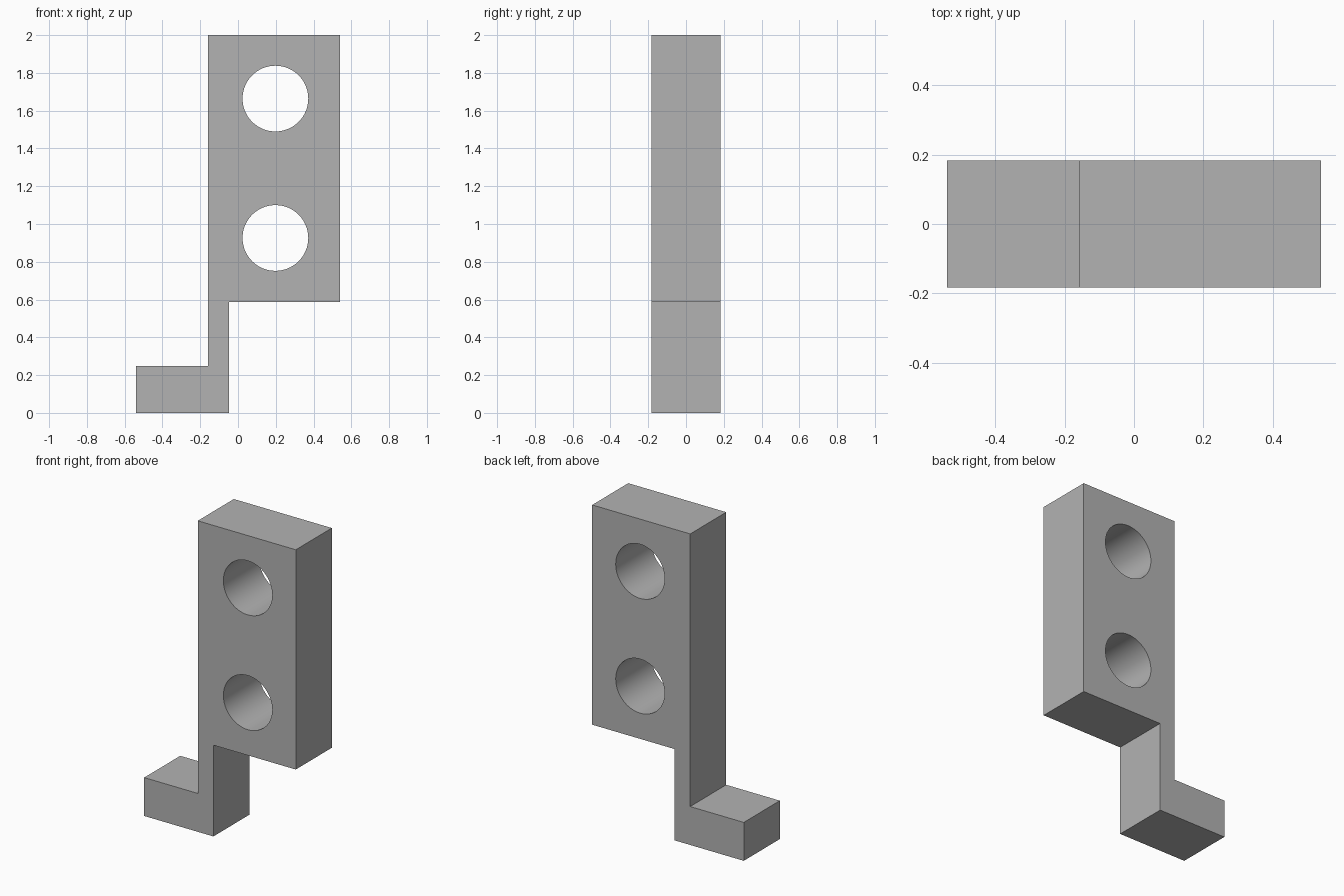
import bpy
import bmesh
import math

DEPTH = 0.366
HOLE_X, HOLE_RADIUS = 0.198, 0.174
HOLE_HEIGHTS = (0.926, 1.664)

default_cube = bpy.data.objects.get("Cube")
if default_cube:
    bpy.data.objects.remove(default_cube, do_unlink=True)

# Plain grey finish
grey = bpy.data.materials.new("plain_grey")
grey.use_nodes = True
colour = (0.45, 0.45, 0.45, 1.0)
grey.diffuse_color = colour
grey.node_tree.nodes["Principled BSDF"].inputs["Base Color"].default_value = colour

# Bracket body: stepped outline of foot, neck and plate, extruded front to back
outline = [(-0.539, 0), (-0.047, 0), (-0.047, 0.587), (0.539, 0.587),
           (0.539, 2), (-0.158, 2), (-0.158, 0.247), (-0.539, 0.247)]
bm = bmesh.new()
face = bm.faces.new([bm.verts.new((x, -DEPTH / 2, z)) for x, z in outline])
extruded = bmesh.ops.extrude_face_region(bm, geom=[face])["geom"]
bmesh.ops.translate(bm, vec=(0, DEPTH, 0),
                    verts=[v for v in extruded if isinstance(v, bmesh.types.BMVert)])
bmesh.ops.recalc_face_normals(bm, faces=bm.faces)
mesh = bpy.data.meshes.new("bracket")
bm.to_mesh(mesh)
bm.free()
bracket = bpy.data.objects.new("bracket", mesh)
bpy.context.collection.objects.link(bracket)
mesh.materials.append(grey)


def drill_hole(height):
    """Cut a round hole through the plate from front to back."""
    bpy.ops.mesh.primitive_cylinder_add(
        vertices=64, radius=HOLE_RADIUS, depth=DEPTH * 2,
        location=(HOLE_X, 0, height), rotation=(math.pi / 2, 0, 0))
    cutter = bpy.context.object
    cutter.name = "hole_cutter"
    cutter.hide_render = True
    cutter.data.materials.append(grey)
    cut = bracket.modifiers.new("hole", 'BOOLEAN')
    cut.operation = 'DIFFERENCE'
    cut.solver = 'EXACT'
    cut.object = cutter
    bpy.ops.object.select_all(action='DESELECT')
    bracket.select_set(True)
    bpy.context.view_layer.objects.active = bracket
    bpy.ops.object.modifier_apply(modifier=cut.name)
    bpy.data.objects.remove(cutter, do_unlink=True)


# Two mounting holes
for height in HOLE_HEIGHTS:
    drill_hole(height)

# Smooth hole walls, crisp outer edges
bpy.ops.object.shade_smooth_by_angle(angle=math.radians(30))
